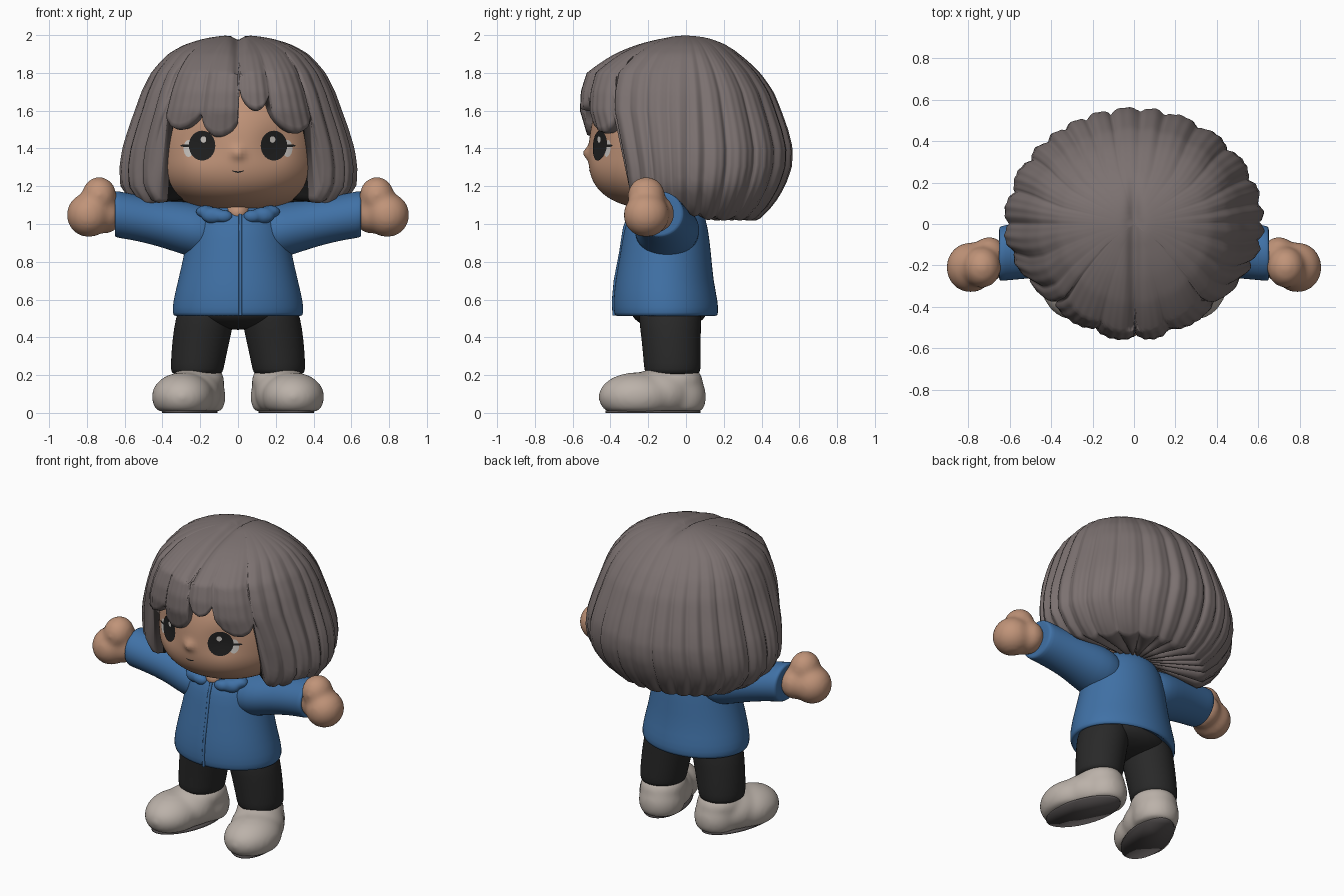
import bpy, bmesh, math, random
from mathutils import Vector

if "Cube" in bpy.data.objects:
    bpy.data.objects.remove(bpy.data.objects["Cube"])

random.seed(4)


def material(name, r, g, b):
    m = bpy.data.materials.new(name)
    m.diffuse_color = (r, g, b, 1)
    m.use_nodes = True
    m.node_tree.nodes["Principled BSDF"].inputs["Base Color"].default_value = m.diffuse_color
    return m


HAIR = material("ash hair", .200, .166, .163)
SKIN = material("tan skin", .53, .295, .19)
SHIRT = material("blue cloth", .051, .165, .38)
PANTS = material("charcoal cloth", .022, .022, .022)
SHOE = material("off white shoe", .50, .445, .40)
SOLE = material("dark grey sole", .09, .08, .08)
EYE = material("eye black", .014, .014, .014)
WHITE = material("eye highlight", .60, .57, .54)


def make(name, bm, *mats, mirror=False, voxel=0, subsurf=0, soften=8):
    bmesh.ops.recalc_face_normals(bm, faces=bm.faces)
    me = bpy.data.meshes.new(name)
    bm.to_mesh(me)
    bm.free()
    for m in mats:
        me.materials.append(m)
    me.shade_smooth()
    ob = bpy.data.objects.new(name, me)
    bpy.context.collection.objects.link(ob)
    if voxel:
        r = ob.modifiers.new("blend", 'REMESH')
        r.mode, r.voxel_size, r.use_smooth_shade = 'VOXEL', voxel, True
        s = ob.modifiers.new("soften", 'SMOOTH')
        s.factor, s.iterations = .5, soften
    if subsurf:
        ob.modifiers.new("round", 'SUBSURF').levels = subsurf
    if mirror:
        ob.modifiers.new("mirror", 'MIRROR').use_mirror_merge = False
    return ob


def loft(name, sections, mat, axis='z', n=24, **kw):
    """Elliptical sections (t, centre a, centre b, radius a, radius b) along an axis."""
    bm = bmesh.new()
    rings = []
    for t, a, b, ra, rb in sections:
        ring = []
        for i in range(n):
            q = 2 * math.pi * i / n
            u, v = a + ra * math.cos(q), b + rb * math.sin(q)
            ring.append(bm.verts.new((u, v, t) if axis == 'z' else (t, u, v)))
        rings.append(ring)
    for r0, r1 in zip(rings, rings[1:]):
        for i in range(n):
            bm.faces.new((r0[i], r0[(i + 1) % n], r1[(i + 1) % n], r1[i]))
    bm.faces.new(rings[0])
    bm.faces.new(rings[-1])
    return make(name, bm, mat, subsurf=1, **kw)


def balls(name, specs, mat, floor=None, **kw):
    """Ellipsoids given as (x, y, z, rx, ry, rz)."""
    bm = bmesh.new()
    for x, y, z, rx, ry, rz in specs:
        new = bmesh.ops.create_uvsphere(bm, u_segments=32, v_segments=20, radius=1)
        for v in new['verts']:
            v.co = Vector((x + v.co.x * rx, y + v.co.y * ry, z + v.co.z * rz))
            if floor is not None:
                v.co.z = max(v.co.z, floor)
    return make(name, bm, mat, **kw)


# Head: rounded barrel with a full chin, a nose bump and shallow eye sockets
P, HY, HZ, RX, RY = 2.5, -.10, 1.35, .425, .415


def rz_at(z):
    return .45 if z > 0 else .275


def relief(x, z):
    nose = .03 * math.exp(-(x * x + (z - 1.375) ** 2) / .032 ** 2)
    socket = .022 * math.exp(-((abs(x) - .2) ** 2 + (z - 1.42) ** 2) / .09 ** 2)
    return nose - socket


def face_y(x, z):
    s = max(1 - abs((z - HZ) / rz_at(z - HZ)) ** P, 0) ** (1 / P)
    return HY - RY * math.sqrt(max(s * s - (x / RX) ** 2, 0)) - relief(x, z)


bm = bmesh.new()
bmesh.ops.create_uvsphere(bm, u_segments=128, v_segments=80, radius=1)
for v in bm.verts:
    d = v.co / (math.hypot(v.co.x, v.co.y) ** P + abs(v.co.z) ** P) ** (1 / P)
    x, z = d.x * RX, HZ + d.z * rz_at(d.z)
    y = HY + d.y * (RY if d.y < 0 else .28)
    if d.y < -.3:
        y -= relief(x, z)
    v.co = (x, y, z)
make("head", bm, SKIN)
balls("neck", [(0, -.20, 1.06, .07, .10, .07)], SKIN)


# Face details: thin plates that follow the face
def plate(name, x, z, rx, rz, mat, lift, bend=0, **kw):
    bm = bmesh.new()
    n, prev = 28, None
    for k in range(5):
        s = max(k / 4, .01)
        ring = []
        for i in range(n):
            q = 2 * math.pi * i / n
            px, pz = x + rx * s * math.cos(q), z + rz * s * math.sin(q)
            pz += bend * (px - x) ** 2
            ring.append(bm.verts.new((px, face_y(px, pz) - lift, pz)))
        if prev:
            for i in range(n):
                bm.faces.new((prev[i], prev[(i + 1) % n], ring[(i + 1) % n], ring[i]))
        else:
            bm.faces.new(ring)
        prev = ring
    make(name, bm, mat, **kw)


plate("eye_white", .262, 1.40, .026, .045, WHITE, .003, mirror=True)
plate("eye", .19, 1.415, .070, .079, EYE, .006, mirror=True)
plate("eye_glint", .183, 1.447, .015, .017, WHITE, .009, mirror=True)
plate("eyelash", .275, 1.415, .03, .007, EYE, .006, mirror=True)
plate("mouth", 0, 1.275, .032, .004, EYE, .003, bend=8)

# Hair: outline tables by height, split into convex locks
ZS = [2, 1.985, 1.95, 1.9, 1.8, 1.7, 1.6, 1.5, 1.4, 1.3, 1.2, 1.1, 1.0]
SIDE = [0, .16, .28, .37, .46, .51, .545, .58, .61, .625, .62, .55, .42]
FRONT = [0, .12, .26, .38, .525, .555, .56, .53, .50, .47, .45, .42, .38]
BACK = [0, .12, .21, .28, .39, .46, .50, .535, .56, .555, .52, .46, .36]


def table(vals, u):
    us = [math.sqrt(2 - z) for z in ZS]
    for i in range(len(us) - 1):
        if u <= us[i + 1]:
            return vals[i] + (vals[i + 1] - vals[i]) * (u - us[i]) / (us[i + 1] - us[i])
    return vals[-1]


locks = [(-46, -21, 1.51), (-21, 1, 1.47), (1, 20, 1.61), (20, 46, 1.49)]
edge = 46
while edge < 314:
    nxt = edge + random.uniform(9, 19)
    if nxt > 305:
        nxt = 314
    locks.append((edge, nxt, None))
    edge = nxt


def lock_at(deg):
    """Bulge 0..1 and bottom height of the hair at an angle from the front."""
    for a0, a1, tip in locks:
        if a0 <= deg < a1:
            bulge = math.sin(math.pi * (deg - a0) / (a1 - a0)) ** .6
            if tip:
                return bulge, tip + .11 * (1 - bulge)
            back = (1 - math.cos(math.radians(deg))) / 2
            return bulge, 1.16 - .13 * min(1, back * 1.5) + .03 * (1 - bulge)


COLS, ROWS = 360, 40
bm = bmesh.new()
grid = []
for c in range(COLS):
    deg = -46 + c * 360 / COLS
    a = math.radians(deg)
    bulge, zb = lock_at(deg)
    ub = math.sqrt(2 - zb)

    def point(u, scale, dz=0):
        depth = FRONT if math.cos(a) > 0 else BACK
        x = table(SIDE, u) * math.sin(a) * scale
        y = -table(depth, u) * math.cos(a) * scale
        z = 2.0 - u * u + dz
        if z > 1.8 and y < .25:
            z -= .025 * math.exp(-(x / .03) ** 2) * min(1, (.25 - y) / .2)
        return bm.verts.new((x, y, z))

    col = []
    for r in range(ROWS):
        t = (r + .3) / (ROWS - .7)
        amp = .05 * min(1, t * 1.4)
        fine = .005 * t * math.sin(a * 70 + 3 * math.sin(3 * a))
        col.append(point(t * ub, 1 + amp * (bulge - .8) + fine))
    for s, dz in ((.95, -.012), (.88, -.008), (.75, .0), (.5, .015), (.2, .03)):
        col.append(point(ub, s, dz))
    grid.append(col)
for c in range(COLS):
    g0, g1 = grid[c], grid[(c + 1) % COLS]
    for r in range(len(g0) - 1):
        f = bm.faces.new((g0[r], g1[r], g1[r + 1], g0[r + 1]))
        # dark inside of the locks beside the face
        if r > ROWS and (91 <= c <= 121 or c >= 330):
            f.material_index = 1
bm.faces.new([g[0] for g in grid])
bm.faces.new([g[-1] for g in grid])
make("hair", bm, HAIR, EYE)

# Shirt: body, sleeves, collar and front seam
loft("shirt_body", [
    (.57, 0, -.10, .20, .16), (.54, 0, -.105, .30, .24), (.505, 0, -.105, .335, .265),
    (.525, 0, -.105, .35, .278), (.59, 0, -.108, .345, .278), (.70, 0, -.115, .318, .260),
    (.85, 0, -.107, .283, .240), (.98, 0, -.105, .262, .222), (1.06, 0, -.10, .225, .195),
    (1.11, 0, -.09, .14, .14)], SHIRT, n=40)
loft("sleeve", [
    (.08, -.10, .95, .14, .12), (.20, -.10, .96, .18, .15), (.30, -.10, .98, .165, .14),
    (.42, -.11, 1.01, .145, .128), (.55, -.13, 1.035, .138, .122), (.63, -.14, 1.05, .135, .125),
    (.655, -.145, 1.053, .132, .122), (.65, -.145, 1.053, .105, .10)],
    SHIRT, axis='x', mirror=True)
balls("collar", [(.075, -.285, 1.04, .05, .035, .035), (.13, -.265, 1.045, .065, .04, .045),
                 (.17, -.225, 1.065, .055, .05, .035)], SHIRT, mirror=True, voxel=.01)
cu = bpy.data.curves.new("shirt_seam", 'CURVE')
cu.dimensions, cu.bevel_depth, cu.bevel_resolution = '3D', .009, 2
sp = cu.splines.new('POLY')
path = [(.515, -.380), (.59, -.384), (.70, -.374), (.85, -.345), (.98, -.325), (1.05, -.298)]
sp.points.add(len(path) - 1)
for p, (z, y) in zip(sp.points, path):
    p.co = (.012, y, z, 1)
cu.materials.append(SHIRT)
bpy.context.collection.objects.link(bpy.data.objects.new("shirt_seam", cu))

# Mitten hands with raised thumbs
balls("hand", [(.79, -.21, 1.048, .118, .122, .118), (.70, -.17, 1.055, .09, .11, .105),
               (.735, -.21, 1.15, .092, .10, .10)], SKIN, mirror=True, voxel=.014, soften=16)

# Trousers
balls("trouser_seat", [(0, -.09, .54, .28, .20, .10)], PANTS)
loft("trouser_leg", [
    (.60, .16, -.085, .14, .17), (.50, .175, -.085, .158, .166), (.38, .197, -.078, .153, .157),
    (.25, .215, -.072, .143, .152), (.21, .217, -.072, .138, .148), (.20, .217, -.072, .11, .12)],
    PANTS, mirror=True)

# Splayed round shoes with flat soles
balls("shoe", [(.293, -.26, .085, .165, .205, .13), (.25, -.15, .10, .16, .18, .135),
               (.205, -.04, .085, .14, .148, .15), (.21, -.065, .17, .140, .155, .095)],
      SHOE, floor=.006, mirror=True, voxel=.014, soften=20)
bm = bmesh.new()
for z in (0, .012):
    ring = []
    for i in range(40):
        q = 2 * math.pi * i / 40
        u, v = .135 * math.cos(q), .26 * math.sin(q)
        ring.append(bm.verts.new((.255 + u * .96 - v * .26, -.175 + u * .26 + v * .96, z)))
    bm.faces.new(ring)
    if z:
        for i in range(40):
            j = (i + 1) % 40
            bm.faces.new((low[i], low[j], ring[j], ring[i]))
    low = ring
make("shoe_sole", bm, SOLE, mirror=True)
